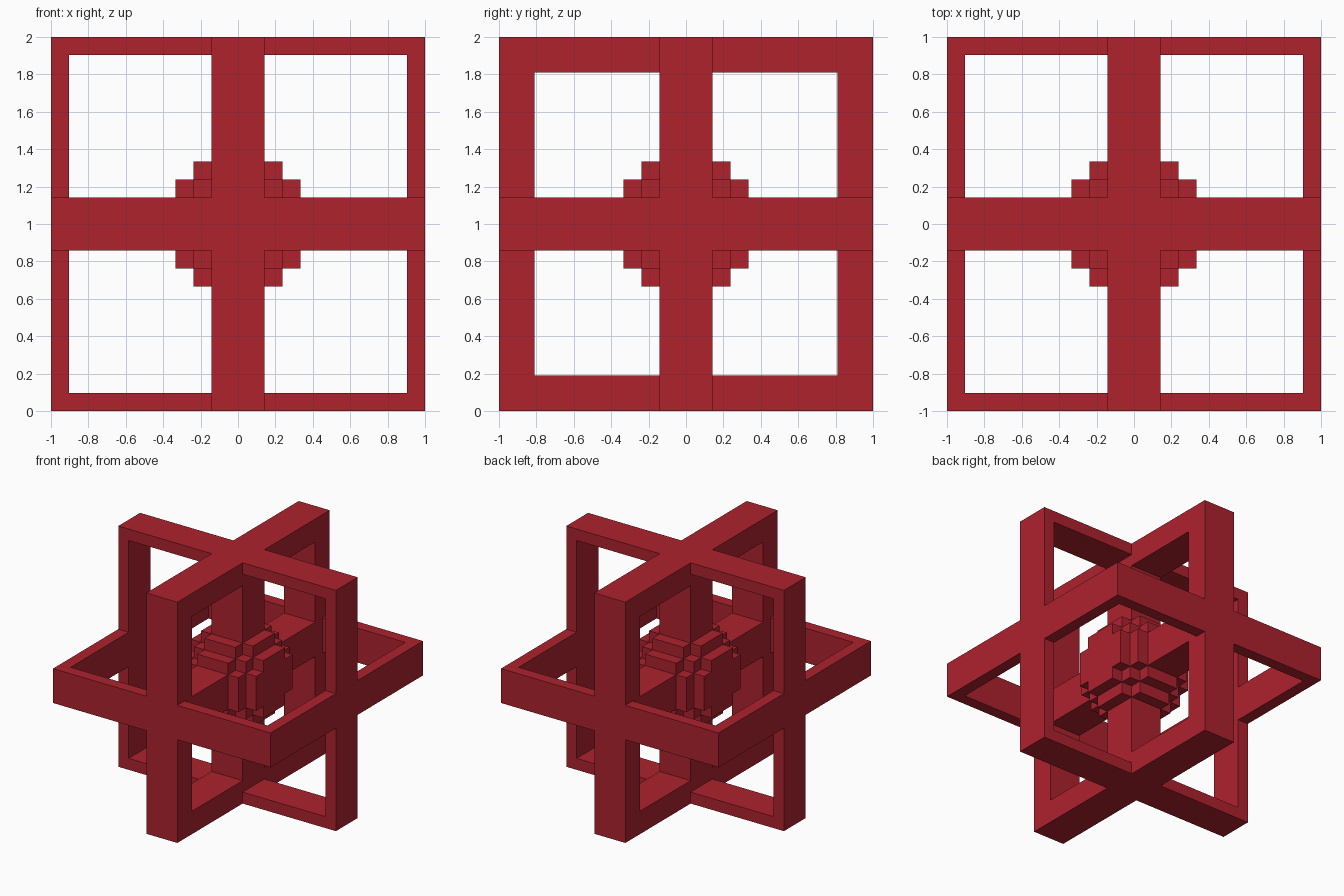
import bpy, bmesh
from mathutils import Vector

U = 2 / 21                      # grid cell: the model is 21 cells across
CENTRE = Vector((0, 0, 1))

if "Cube" in bpy.data.objects:
    bpy.data.objects.remove(bpy.data.objects["Cube"])

red = bpy.data.materials.new("deep_red")
red.use_nodes = True
colour = (0.42, 0.016, 0.027, 1)
red.diffuse_color = colour
red.node_tree.nodes["Principled BSDF"].inputs["Base Color"].default_value = colour


def finish(name, bm):
    """Turn a mesh in cell units into a named object."""
    bmesh.ops.recalc_face_normals(bm, faces=bm.faces)
    for v in bm.verts:
        v.co = v.co * U + CENTRE
    mesh = bpy.data.meshes.new(name)
    bm.to_mesh(mesh)
    bm.free()
    mesh.materials.append(red)
    obj = bpy.data.objects.new(name, mesh)
    bpy.context.collection.objects.link(obj)
    return obj


def ring(name, axis, thickness):
    """Square hoop, three cells wide along its axis."""
    a, b = [i for i in range(3) if i != axis]
    bm = bmesh.new()
    loops = []
    for radius in (10.5, 10.5 - thickness):
        for depth in (-1.5, 1.5):
            loop = []
            for sa, sb in ((-1, -1), (1, -1), (1, 1), (-1, 1)):
                p = Vector()
                p[axis], p[a], p[b] = depth, sa * radius, sb * radius
                loop.append(bm.verts.new(p))
            loops.append(loop)
    outer_lo, outer_hi, inner_lo, inner_hi = loops
    for p, q in ((outer_lo, outer_hi), (outer_hi, inner_hi),
                 (inner_hi, inner_lo), (inner_lo, outer_lo)):
        for i in range(4):
            j = (i + 1) % 4
            bm.faces.new((p[i], p[j], q[j], q[i]))
    finish(name, bm)


def strut(name, axis, side):
    """Square bar from the core to the inside of the side ring."""
    bm = bmesh.new()
    bmesh.ops.create_cube(bm, size=1)
    for v in bm.verts:
        v.co *= 3
        v.co[axis] = side * (3.5 if v.co[axis] < 0 else 8.5)
    finish(name, bm)


# Three crossing hoops
ring("side_ring", 0, 2)
ring("front_ring", 1, 1)
ring("level_ring", 2, 1)

# Four bars holding the core
for name, axis, side in (("front_strut", 1, -1), ("back_strut", 1, 1),
                         ("lower_strut", 2, -1), ("upper_strut", 2, 1)):
    strut(name, axis, side)

# Stepped ball of cells, keeping only outside faces
span = range(-3, 4)
cells = {(x, y, z) for x in span for y in span for z in span
         if x * x + y * y + z * z <= 14}
bm = bmesh.new()
for cell in cells:
    for axis in range(3):
        for side in (-1, 1):
            n = Vector()
            n[axis] = side
            if tuple(int(c) for c in Vector(cell) + n) in cells:
                continue
            u = Vector((n.y, n.z, n.x))
            w = n.cross(u)
            mid = Vector(cell) + n / 2
            bm.faces.new([bm.verts.new(mid + (u * i + w * j) / 2)
                          for i, j in ((-1, -1), (1, -1), (1, 1), (-1, 1))])
bmesh.ops.remove_doubles(bm, verts=bm.verts, dist=0.01)
bmesh.ops.dissolve_limit(bm, angle_limit=0.01, verts=bm.verts, edges=bm.edges)
finish("core", bm)
